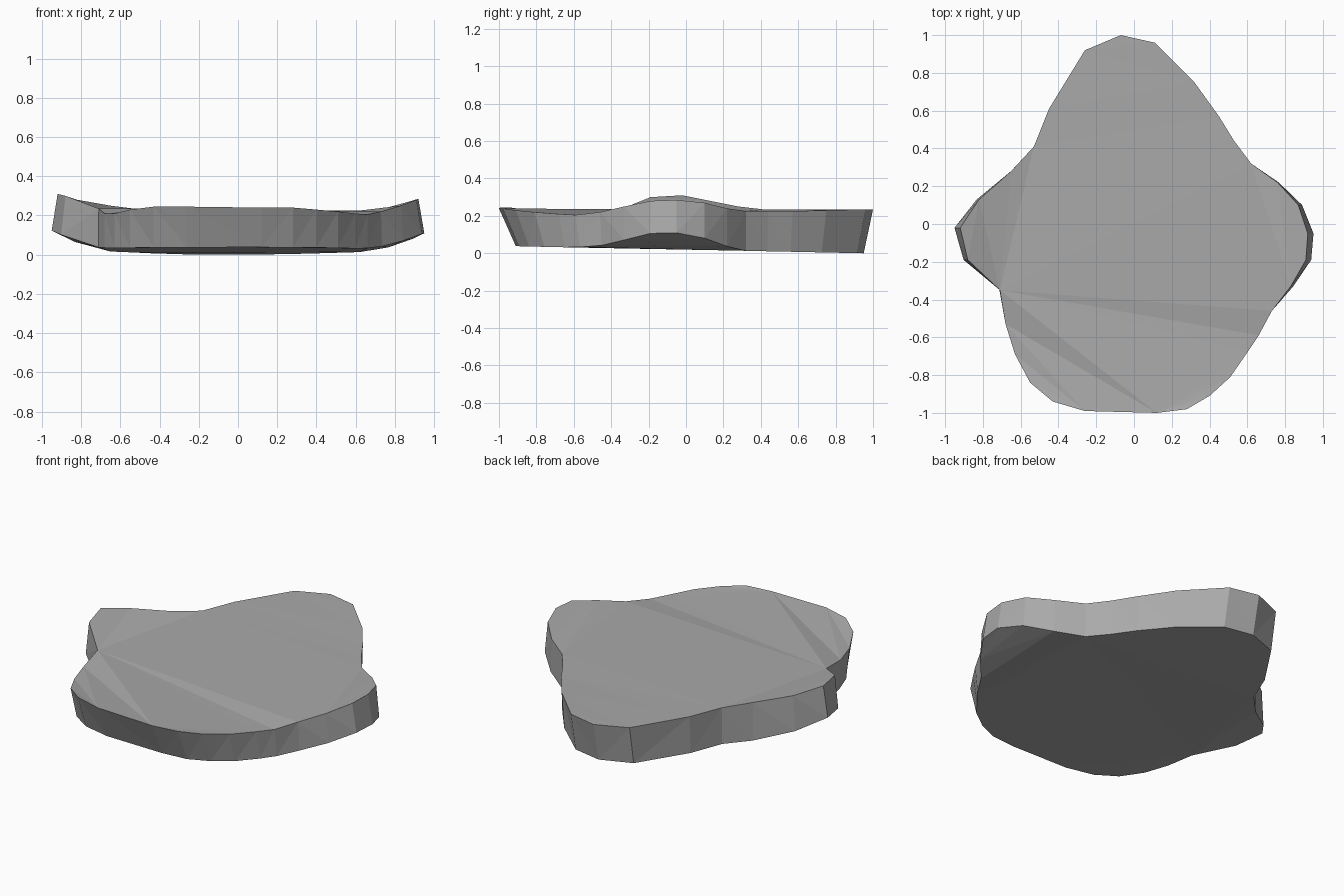
import bpy
import bmesh
from mathutils import Vector

default_cube = bpy.data.objects.get("Cube")
if default_cube:
    bpy.data.objects.remove(default_cube, do_unlink=True)


def make_material(name, colour):
    material = bpy.data.materials.new(name)
    material.use_nodes = True
    material.diffuse_color = colour
    shader = material.node_tree.nodes["Principled BSDF"]
    shader.inputs["Base Color"].default_value = colour
    shader.inputs["Roughness"].default_value = 0.9
    return material


# Rim of the upper face, anticlockwise from the back point
back_left_rim = [
    (-.07, 1, .235), (-.26, .92, .235), (-.45, .61, .235), (-.53, .41, .235),
    (-.65, .28, .25), (-.82, .13, .28),
]
left_tip_rim = [(-.92, -.02, .31), (-.88, -.19, .3), (-.71, -.35, .235)]
front_rim = [
    (-.68, -.53, .21), (-.63, -.69, .21), (-.55, -.84, .23), (-.43, -.94, .245),
    (-.26, -.99, .245), (.12, -1, .24), (.28, -.98, .24), (.4, -.91, .23),
    (.51, -.81, .22), (.6, -.68, .21), (.66, -.59, .205), (.73, -.46, .22),
]
right_tip_rim = [(.83, -.33, .25), (.91, -.19, .28), (.92, -.05, .285), (.87, .1, .27)]
back_right_rim = [
    (.76, .22, .24), (.62, .32, .225), (.53, .44, .225), (.45, .57, .225),
    (.32, .75, .23), (.11, .96, .235),
]
rim = back_left_rim + left_tip_rim + front_rim + right_tip_rim + back_right_rim


def underside_point(point):
    """Tuck the front and back ends in, and flare and lift the two side tips."""
    x, y, _ = point
    tuck = .91 if y < 0 else .95
    tip = max(0, (abs(x) - .6) / .33) ** 2
    flare = 1 + .035 * min(tip, 1)
    end = max(0, abs(y) - .3) / .7
    low_y = y * (1 - (1 - tuck) * end)
    lift = .11 if x < 0 else .095
    return Vector((x * flare, low_y, .019 * (1 - y) + lift * tip))


# Stone slab: upper face, underside and a wall of quads between the two rims
mesh = bpy.data.meshes.new("stone_slab")
bm = bmesh.new()
upper = [bm.verts.new(point) for point in rim]
lower = [bm.verts.new(underside_point(point)) for point in rim]
bm.faces.new(upper)
bm.faces.new(reversed(lower))
for i in range(len(rim)):
    j = (i + 1) % len(rim)
    bm.faces.new((upper[i], lower[i], lower[j], upper[j]))

# Flat chipped facets
bmesh.ops.triangulate(bm, faces=bm.faces[:], quad_method="BEAUTY", ngon_method="BEAUTY")
bmesh.ops.recalc_face_normals(bm, faces=bm.faces[:])
bm.to_mesh(mesh)
bm.free()

mesh.materials.append(make_material("stone_grey", (.4, .4, .4, 1)))
stone_slab = bpy.data.objects.new("stone_slab", mesh)
bpy.context.collection.objects.link(stone_slab)
